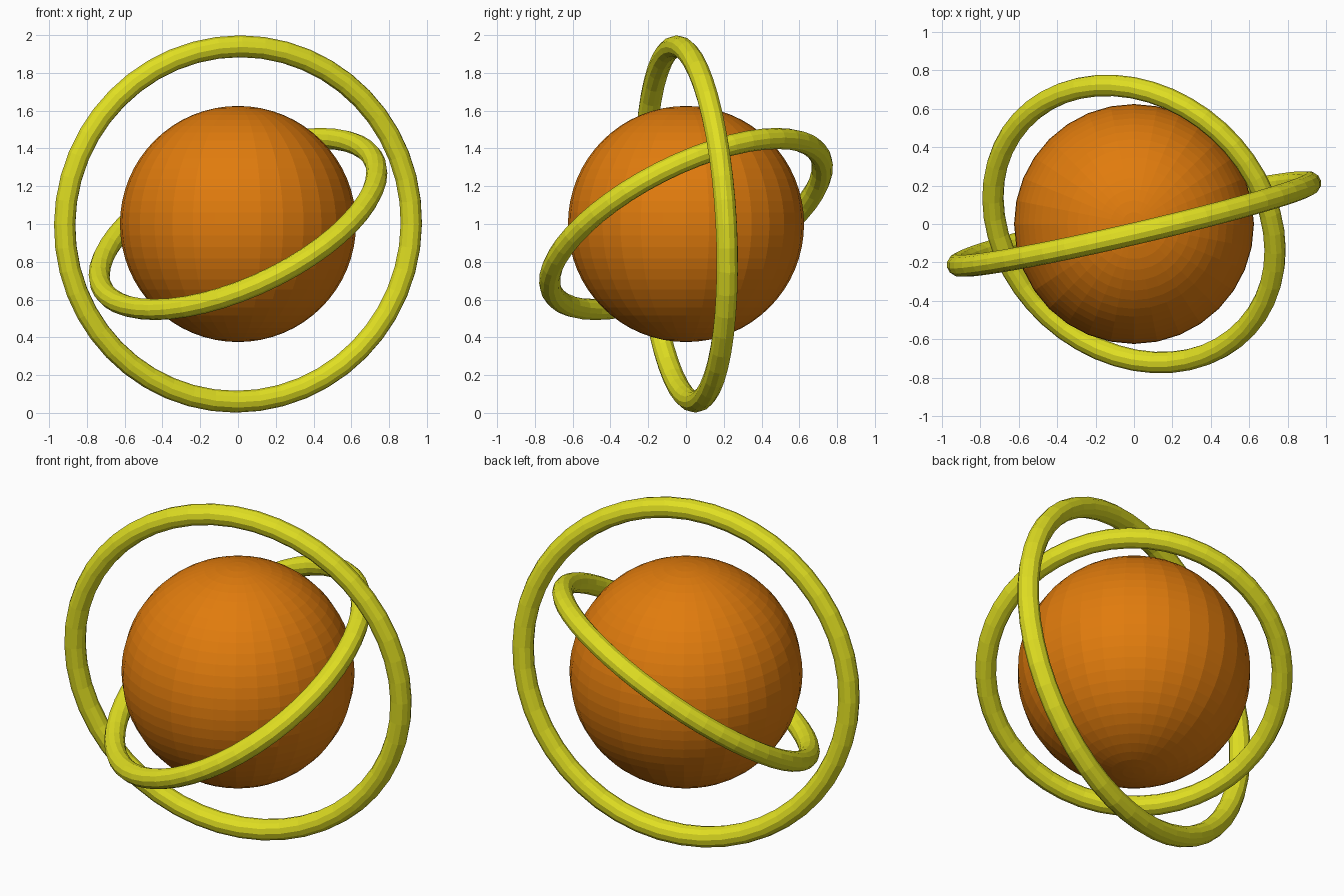
import bpy
from mathutils import Vector

if "Cube" in bpy.data.objects:
    bpy.data.objects.remove(bpy.data.objects["Cube"])

CENTRE = Vector((0, 0, 1))


def material(name, rgb):
    mat = bpy.data.materials.new(name)
    mat.diffuse_color = (*rgb, 1)
    mat.use_nodes = True
    mat.node_tree.nodes["Principled BSDF"].inputs["Base Color"].default_value = mat.diffuse_color
    return mat


orange = material("orange", (0.75, 0.2, 0.004))
yellow = material("yellow", (0.75, 0.74, 0.016))


def ring(name, normal, major, minor):
    """Flat-shaded torus round the centre, its axis along the normal."""
    turn = Vector(normal).to_track_quat('Z', 'Y')
    bpy.ops.mesh.primitive_torus_add(
        location=CENTRE, rotation=turn.to_euler(),
        major_segments=48, minor_segments=12,
        major_radius=major, minor_radius=minor)
    obj = bpy.context.object
    obj.name = name
    obj.data.materials.append(yellow)
    bpy.ops.object.shade_flat()


# Central ball
bpy.ops.mesh.primitive_uv_sphere_add(
    segments=32, ring_count=32, radius=0.625, location=CENTRE)
ball = bpy.context.object
ball.name = "ball"
ball.data.materials.append(orange)
bpy.ops.object.shade_flat()

# Large upright ring and smaller tilted ring
ring("outer_ring", (0.226, -0.973, -0.053), 0.942, 0.058)
ring("inner_ring", (-0.384, -0.42, 0.823), 0.796, 0.056)
